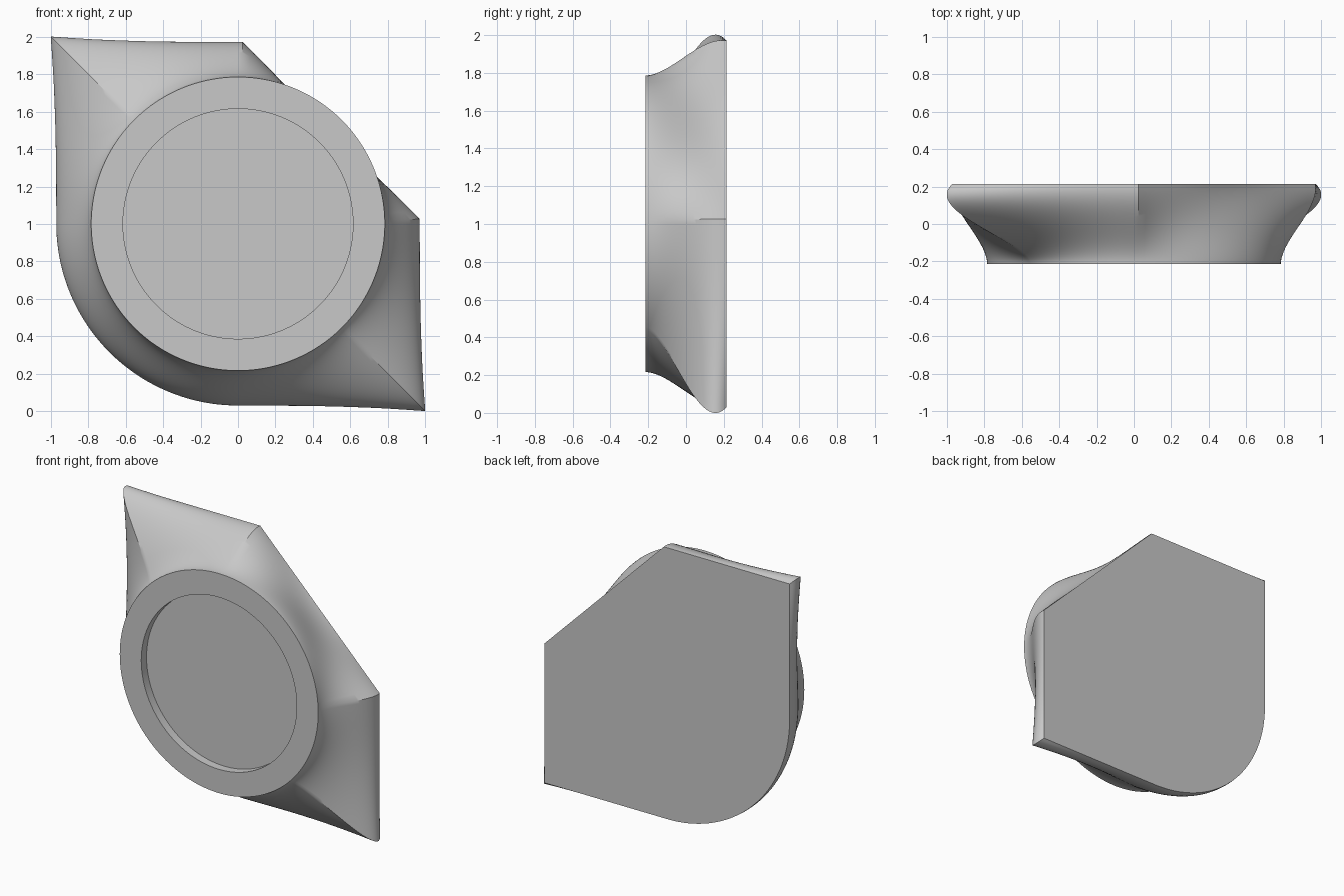
import bpy
import bmesh
from math import atan2, cos, pi, radians, sin

cube = bpy.data.objects.get("Cube")
if cube:
    bpy.data.objects.remove(cube, do_unlink=True)

CENTRE_Z = 1.001
HALF = 0.97           # half width of the back plate
CHAMFER = 0.995       # cut corner lies on x + z = CHAMFER
RING, BORE = 0.785, 0.615
BACK, FRONT, FLOOR = 0.215, -0.215, -0.155
STEPS, LEVELS = 180, 32

grey = bpy.data.materials.new("light grey")
grey.use_nodes = True
colour = (0.58, 0.58, 0.58, 1)
grey.diffuse_color = colour
grey.node_tree.nodes["Principled BSDF"].inputs["Base Color"].default_value = colour


def plate_radius(a):
    """Back plate outline: square, one rounded corner and one cut corner."""
    c, s = cos(a), sin(a)
    if c < 0 and s < 0:
        return HALF
    r = HALF / max(abs(c), abs(s))
    return min(r, CHAMFER / (c + s)) if c + s > 0.01 else r


def side_radius(a, t):
    """Eased run from plate to ring, swelling most at the corners and cut."""
    reach = plate_radius(a) - RING
    swell = 0.35 + 2 * abs(reach - (HALF - RING))
    return RING + reach * (1 - 3 * t**2 + 2 * t**3 + swell * t * (1 - t)**1.5)


# Even angles, with those next to the true corners replaced by the corners
corner = atan2(HALF, CHAMFER - HALF)
corners = [corner, pi / 2 - corner, 3 * pi / 4, 7 * pi / 4]
angles = [2 * pi * i / STEPS for i in range(STEPS)]
angles = [a for a in angles if all(abs(a - c) > 0.01 for c in corners)]
angles = sorted(angles + corners)

bm = bmesh.new()


def loop(radii, y):
    return [bm.verts.new((r * cos(a), y, CENTRE_Z + r * sin(a)))
            for a, r in zip(angles, radii)]


# Lofted side, front ring and recess wall
loops = []
for k in range(LEVELS + 1):
    t = k / LEVELS
    loops.append(loop([side_radius(a, t) for a in angles],
                      BACK + (FRONT - BACK) * t))
for y in (FRONT, FLOOR):
    loops.append(loop([BORE] * len(angles), y))

for p, q in zip(loops, loops[1:]):
    for i in range(len(angles)):
        j = (i + 1) % len(angles)
        bm.faces.new((p[i], p[j], q[j], q[i]))

# Flat back and recess floor
bm.faces.new(loops[0])
bm.faces.new(loops[-1])
bmesh.ops.recalc_face_normals(bm, faces=bm.faces)

mesh = bpy.data.meshes.new("lofted_housing")
bm.to_mesh(mesh)
bm.free()
mesh.materials.append(grey)
housing = bpy.data.objects.new("lofted_housing", mesh)
bpy.context.collection.objects.link(housing)

bpy.ops.object.select_all(action="DESELECT")
housing.select_set(True)
bpy.context.view_layer.objects.active = housing
bpy.ops.object.shade_smooth_by_angle(angle=radians(30))
